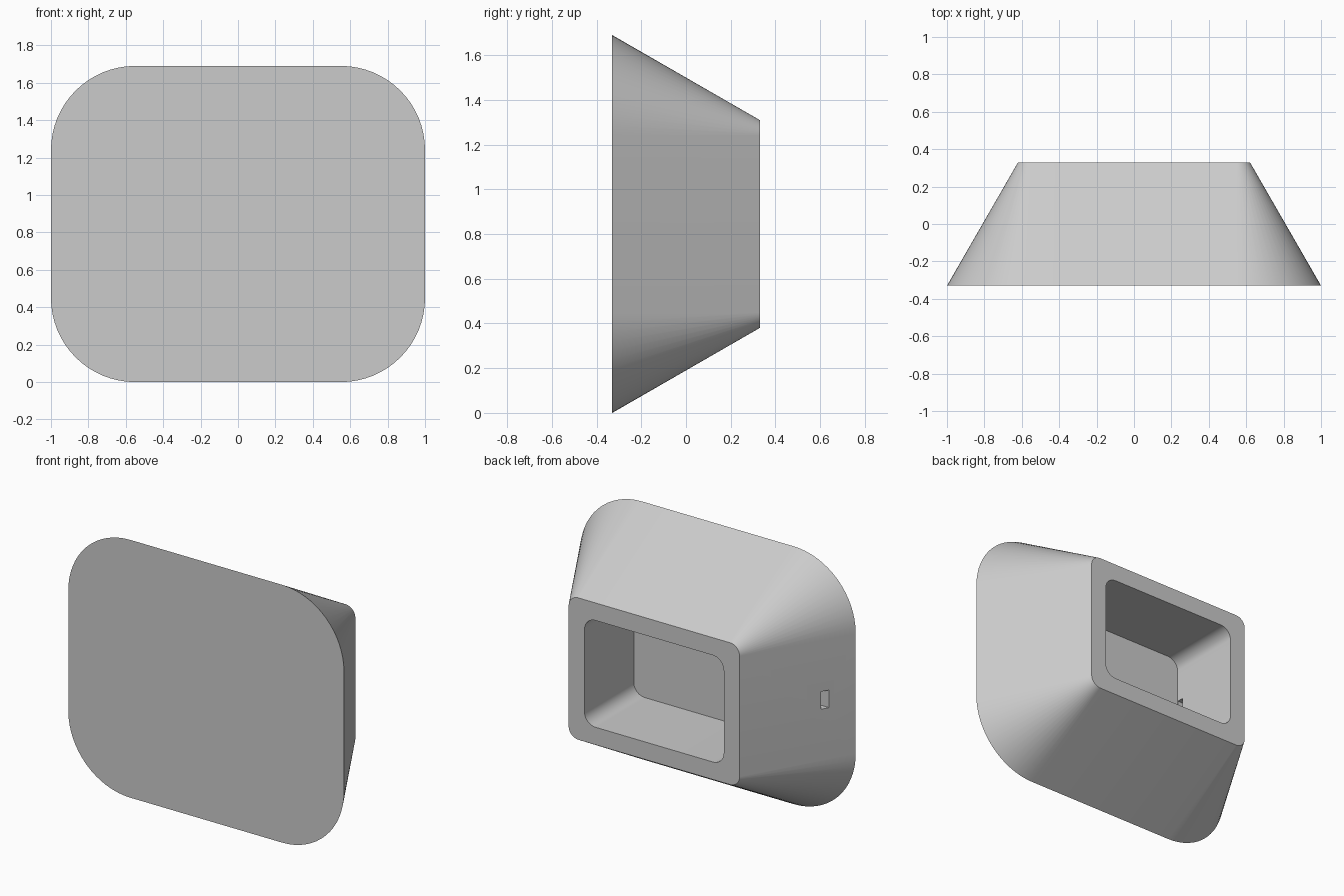
import bpy, bmesh
from math import cos, sin, pi, radians

cube = bpy.data.objects.get("Cube")
if cube:
    bpy.data.objects.remove(cube, do_unlink=True)

MID_Z = 0.845
FRONT_Y, BACK_Y, FLOOR_Y = -0.33, 0.33, -0.18
CORNER_STEPS = 16

grey = bpy.data.materials.new("light grey")
grey.use_nodes = True
grey.diffuse_color = (0.6, 0.6, 0.6, 1)
grey.node_tree.nodes["Principled BSDF"].inputs["Base Color"].default_value = (0.6, 0.6, 0.6, 1)


def rounded_loop(bm, half_w, half_h, radius, y):
    """Ring of vertices around a rounded rectangle facing along y."""
    ring = []
    for corner, (sx, sz) in enumerate([(1, 1), (-1, 1), (-1, -1), (1, -1)]):
        for i in range(CORNER_STEPS + 1):
            a = (corner + i / CORNER_STEPS) * pi / 2
            x = sx * (half_w - radius) + radius * cos(a)
            z = sz * (half_h - radius) + radius * sin(a)
            ring.append(bm.verts.new((x, y, MID_Z + z)))
    return ring


def add_object(name, bm):
    bmesh.ops.recalc_face_normals(bm, faces=bm.faces[:])
    mesh = bpy.data.meshes.new(name)
    bm.to_mesh(mesh)
    bm.free()
    mesh.materials.append(grey)
    obj = bpy.data.objects.new(name, mesh)
    bpy.context.collection.objects.link(obj)
    return obj


# Housing: front plate, tapered sides, back rim, straight recess and its floor
bm = bmesh.new()
rings = [
    rounded_loop(bm, 1.0, 0.845, 0.45, FRONT_Y),
    rounded_loop(bm, 0.62, 0.465, 0.07, BACK_Y),
    rounded_loop(bm, 0.505, 0.35, 0.08, BACK_Y),
    rounded_loop(bm, 0.505, 0.35, 0.08, FLOOR_Y),
]
for a, b in zip(rings, rings[1:]):
    for i in range(len(a)):
        j = (i + 1) % len(a)
        bm.faces.new((a[i], a[j], b[j], b[i]))
bm.faces.new(rings[0])
bm.faces.new(rings[-1])
housing = add_object("tapered_housing", bm)

# Small slot through one side wall, just above the recess floor
bm = bmesh.new()
bmesh.ops.create_cube(bm, size=1)
bmesh.ops.scale(bm, vec=(0.7, 0.045, 0.115), verts=bm.verts)
bmesh.ops.translate(bm, vec=(-0.75, -0.156, MID_Z), verts=bm.verts)
cutter = add_object("slot_cutter", bm)
cutter.hide_render = True

cut = housing.modifiers.new("side slot", 'BOOLEAN')
cut.operation = 'DIFFERENCE'
cut.solver = 'EXACT'
cut.object = cutter
bpy.ops.object.select_all(action='DESELECT')
housing.select_set(True)
bpy.context.view_layer.objects.active = housing
bpy.ops.object.modifier_apply(modifier=cut.name)
bpy.data.objects.remove(cutter, do_unlink=True)

bpy.ops.object.shade_smooth_by_angle(angle=radians(30))
